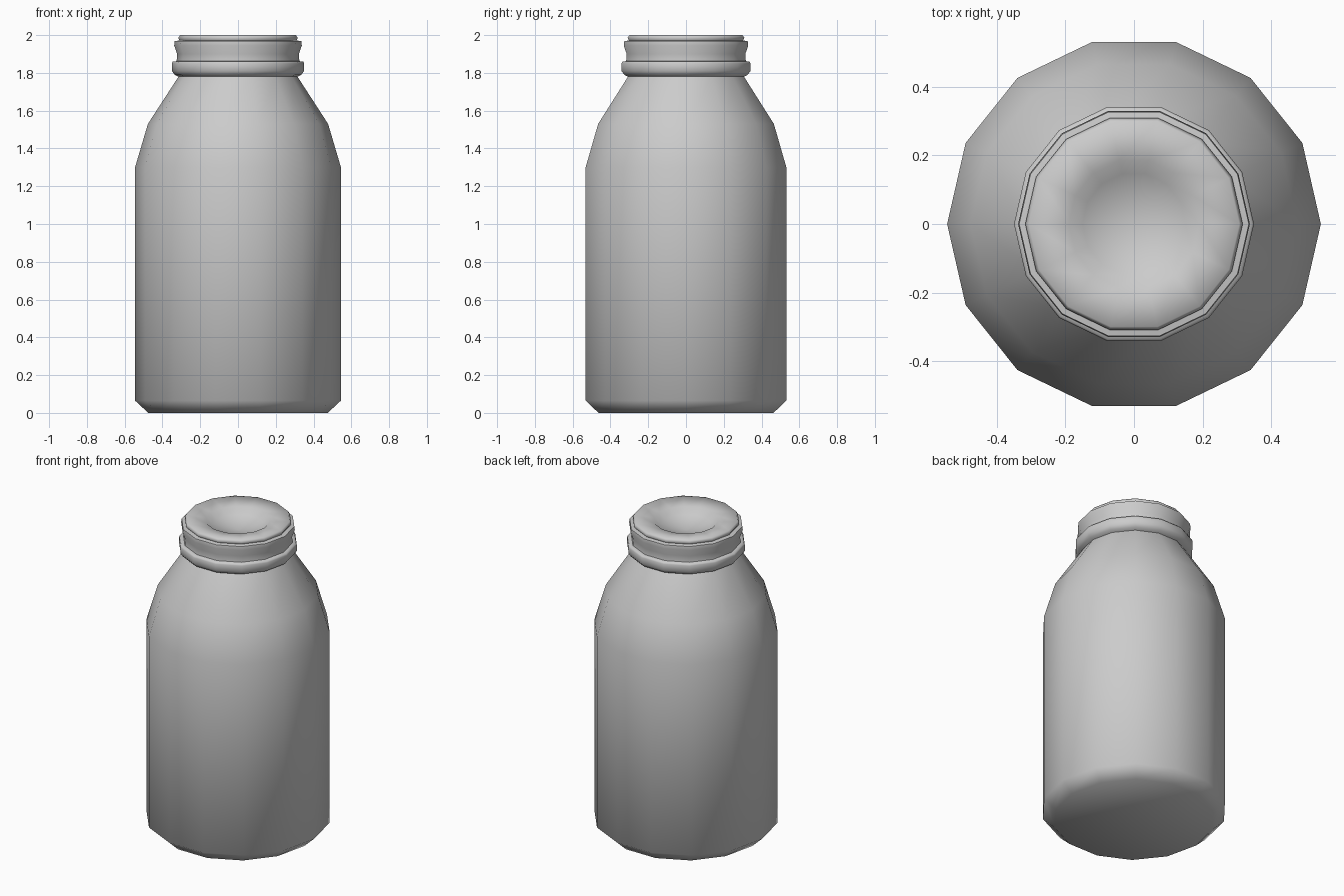
import bpy, bmesh, math

if "Cube" in bpy.data.objects:
    bpy.data.objects.remove(bpy.data.objects["Cube"])

SIDES = 14


def lathe(name, profile):
    """Revolve (radius, z) points; radius 0 makes a pole."""
    bm = bmesh.new()
    rings = []
    for r, z in profile:
        if r == 0:
            rings.append([bm.verts.new((0, 0, z))])
        else:
            rings.append([bm.verts.new((r * math.cos(2 * math.pi * i / SIDES),
                                        r * math.sin(2 * math.pi * i / SIDES), z))
                          for i in range(SIDES)])
    for a, b in zip(rings, rings[1:]):
        for i in range(SIDES):
            j = (i + 1) % SIDES
            if len(a) == 1:
                bm.faces.new((a[0], b[j], b[i]))
            elif len(b) == 1:
                bm.faces.new((a[i], a[j], b[0]))
            else:
                bm.faces.new((a[i], a[j], b[j], b[i]))
    bmesh.ops.recalc_face_normals(bm, faces=bm.faces[:])
    mesh = bpy.data.meshes.new(name)
    bm.to_mesh(mesh)
    bm.free()
    obj = bpy.data.objects.new(name, mesh)
    bpy.context.collection.objects.link(obj)
    bpy.ops.object.select_all(action='DESELECT')
    obj.select_set(True)
    bpy.context.view_layer.objects.active = obj
    bpy.ops.object.shade_smooth_by_angle(angle=math.radians(65))
    return obj


# One continuous bottle skin: base, body, shoulder, collar, cap and dished top
lathe("bottle", [
    (0, 0), (0.475, 0), (0.545, 0.065),               # base with chamfer
    (0.545, 1.30), (0.477, 1.53), (0.315, 1.78),      # body and shoulder
    (0.335, 1.79), (0.35, 1.81), (0.35, 1.85),        # collar ring
    (0.345, 1.86), (0.325, 1.862),
    (0.322, 1.90), (0.338, 1.945), (0.335, 1.968),    # waisted cap side
    (0.31, 1.972), (0.317, 1.985), (0.307, 2.0),      # top rim
    (0.19, 1.985), (0.15, 1.95), (0, 1.92),           # shallow dish
])
